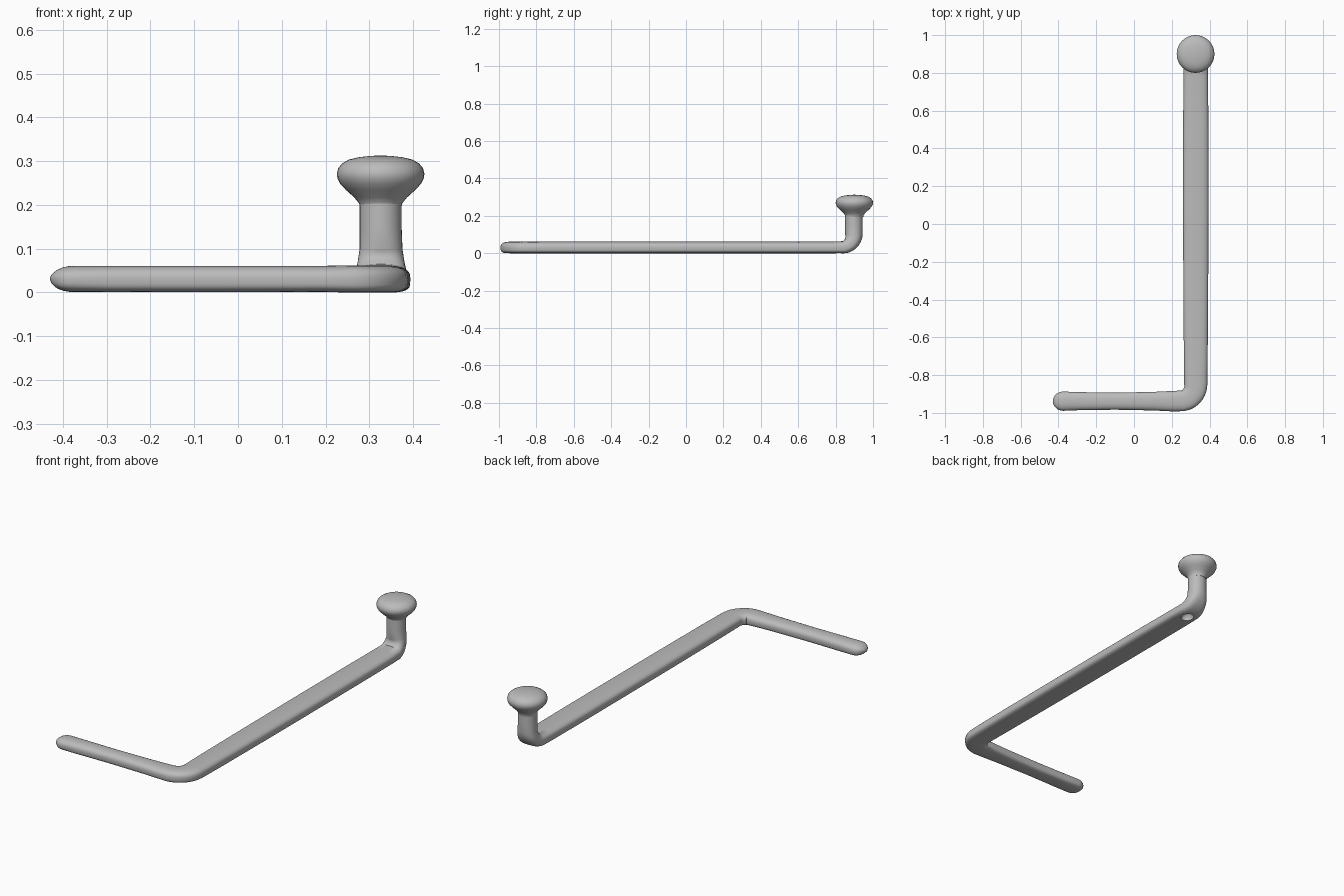
import bpy, bmesh, math
from mathutils import Vector

if "Cube" in bpy.data.objects:
    bpy.data.objects.remove(bpy.data.objects["Cube"])

GREY = (0.5, 0.5, 0.5, 1)
metal = bpy.data.materials.new("plain grey")
metal.use_nodes = True
metal.diffuse_color = GREY
metal.node_tree.nodes["Principled BSDF"].inputs["Base Color"].default_value = GREY
SIDES = 32


def skin(name, rings):
    """Join equal rings of points into a closed, smooth tube."""
    bm = bmesh.new()
    loops = [[bm.verts.new(p) for p in ring] for ring in rings]
    for a, b in zip(loops, loops[1:]):
        for i in range(SIDES):
            j = (i + 1) % SIDES
            bm.faces.new((a[i], a[j], b[j], b[i]))
    bm.faces.new(loops[0][::-1])
    bm.faces.new(loops[-1])
    bmesh.ops.recalc_face_normals(bm, faces=bm.faces)
    mesh = bpy.data.meshes.new(name)
    bm.to_mesh(mesh)
    bm.free()
    mesh.materials.append(metal)
    obj = bpy.data.objects.new(name, mesh)
    bpy.context.collection.objects.link(obj)
    return obj


def smooth(obj):
    bpy.ops.object.select_all(action="DESELECT")
    obj.select_set(True)
    bpy.context.view_layer.objects.active = obj
    bpy.ops.object.shade_smooth_by_angle(angle=math.radians(50))


def section(c, s, up, hw, hh, top, bottom):
    """Superellipse ring with separate roundness above and below."""
    ring = []
    for i in range(SIDES):
        a = math.tau * i / SIDES
        ca, sa = math.cos(a), math.sin(a)
        e = 2 / (top if sa >= 0 else bottom)
        ring.append(c + s * math.copysign(abs(ca) ** e, ca) * hw
                    + up * math.copysign(abs(sa) ** e, sa) * hh)
    return ring


# Stations along the rod: position, half width, half height, roundness above, below
stations = []
ARM_Y, BAR_X, MID = -0.938, 0.327, 0.031

# Rounded free tip
for k in range(7):
    a = math.radians(8 + 82 * k / 6)
    f = math.sin(a)
    stations.append(((-0.375 - 0.054 * math.cos(a), ARM_Y, MID - 0.006 * (1 - f)),
                     0.051 * f, 0.03 * f, 2.3, 3))
# Short arm
for x, hw in ((-0.3, 0.048), (-0.1, 0.045), (0.1, 0.049), (0.2, 0.054)):
    stations.append(((x, ARM_Y, MID), hw, 0.03, 2.4, 3.5))
# Flat corner
R = 0.085
for k in range(1, 9):
    a = math.radians(90 * k / 8)
    stations.append(((BAR_X - R + R * math.sin(a), ARM_Y + R - R * math.cos(a), MID),
                     0.054 + 0.007 * k / 8, 0.031, 2.6, 3.8))
# Long bar
for y, hw in ((-0.7, 0.063), (-0.3, 0.066), (0.1, 0.067), (0.5, 0.067), (0.78, 0.065)):
    stations.append(((BAR_X, y, MID), hw, 0.031, 2.8, 4))
# Upward bend, where the flat bar turns into the round stem
B = 0.068
for k in range(1, 10):
    f = k / 9
    a = math.radians(90 * f)
    stations.append(((BAR_X, 0.83 + B * math.sin(a), MID + B * (1 - math.cos(a))),
                     0.065 - 0.016 * f, 0.031 + 0.016 * f, 2.8 - 0.7 * f, 4 - 1.9 * f))
# Stem
for z in (0.15, 0.215):
    stations.append(((BAR_X - 0.001, 0.898, z), 0.048, 0.047, 2, 2))

points = [Vector(s[0]) for s in stations]
rings, side = [], None
for i, (_, hw, hh, top, bottom) in enumerate(stations):
    t = (points[min(i + 1, len(points) - 1)] - points[max(i - 1, 0)]).normalized()
    if math.hypot(t.x, t.y) > 0.25:
        side = t.cross(Vector((0, 0, 1))).normalized()
    rings.append(section(points[i], side, side.cross(t), hw, hh, top, bottom))
rod = skin("bent_rod", rings)

# Oval dent under the end of the bar
bpy.ops.mesh.primitive_uv_sphere_add(segments=24, ring_count=16, radius=1,
                                     location=(BAR_X, 0.82, 0))
cutter = bpy.context.object
cutter.name = "dent_cutter"
cutter.scale = (0.032, 0.036, 0.035)
cutter.hide_render = True
cut = rod.modifiers.new("dent", "BOOLEAN")
cut.operation = "DIFFERENCE"
cut.solver = "EXACT"
cut.object = cutter
bpy.context.view_layer.objects.active = rod
bpy.ops.object.modifier_apply(modifier=cut.name)
bpy.data.objects.remove(cutter)
smooth(rod)

# Mushroom knob on top of the stem
profile = [(0.047, 0.19), (0.049, 0.203), (0.06, 0.217), (0.079, 0.234), (0.093, 0.249),
           (0.099, 0.262), (0.1, 0.272), (0.097, 0.284), (0.088, 0.295), (0.072, 0.304),
           (0.05, 0.309), (0.025, 0.312), (0.004, 0.313)]
X, Y = Vector((1, 0, 0)), Vector((0, 1, 0))
knob = skin("knob", [section(Vector((0.326, 0.9, z)), X, Y, r, r, 2, 2) for r, z in profile])
smooth(knob)
